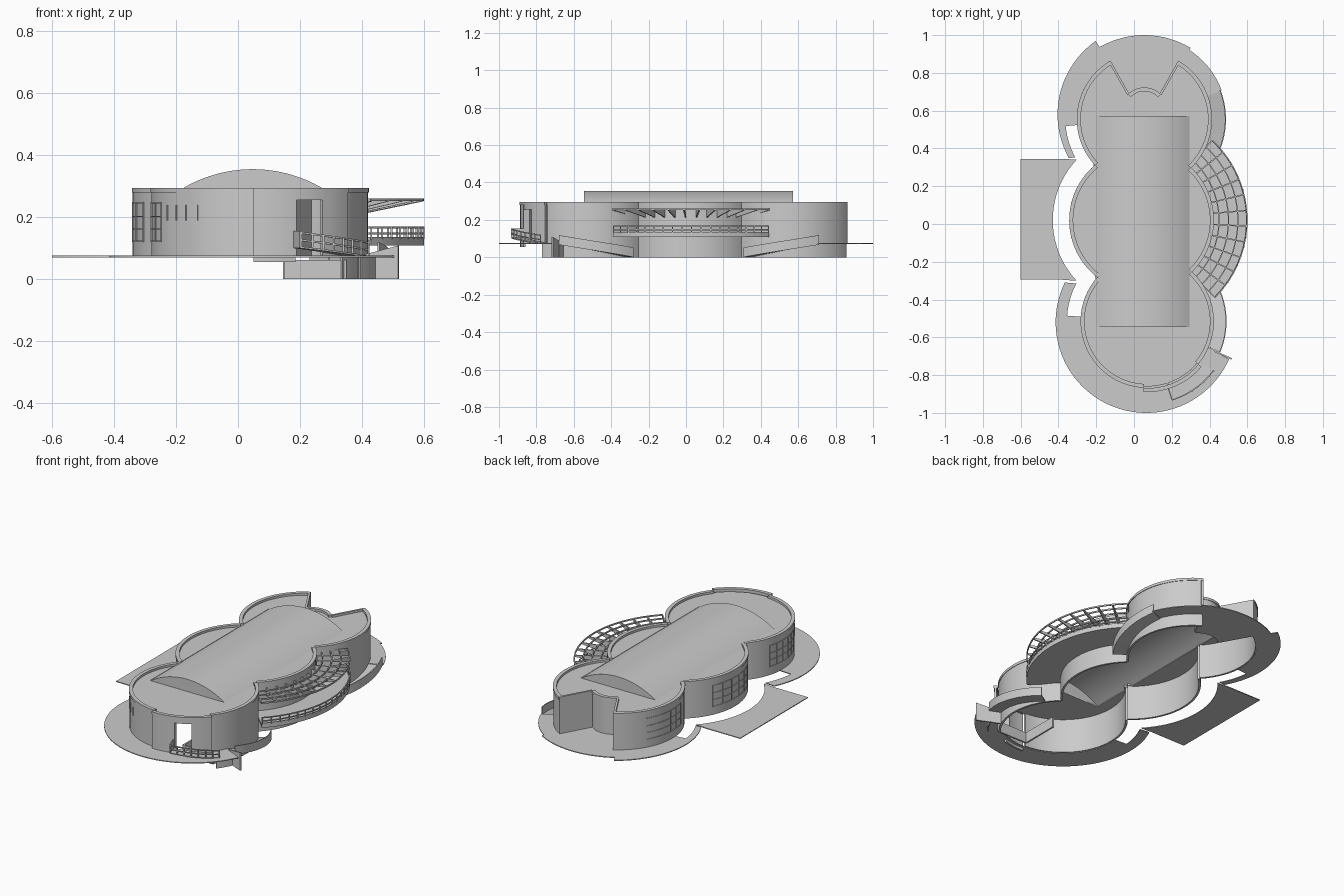
import bpy, bmesh
from math import sin, cos, radians as rad, degrees, atan2, hypot, sqrt, ceil

if "Cube" in bpy.data.objects:
    bpy.data.objects.remove(bpy.data.objects["Cube"])

S, M, N = (.07, -.515), (.04, .02), (.055, .555)      # lobe centres, front / middle / back
RS, RM, RN = .35, .38, .355
P = (.02, .02)                                        # centre of balcony and pergola
G, TOP = .073, .295                                   # ground and wall top heights


def pol(c, r, a):
    return (c[0] + r * cos(rad(a)), c[1] + r * sin(rad(a)))


def arc(c, r, a0, a1):
    n = max(1, ceil(abs(a1 - a0) / 4))
    return [pol(c, r, a0 + (a1 - a0) * i / n) for i in range(n + 1)]


def ang(c, p):
    return degrees(atan2(p[1] - c[1], p[0] - c[0]))


def meet(c0, r0, c1, r1):
    """Both crossing points of two circles, right one first."""
    dx, dy = c1[0] - c0[0], c1[1] - c0[1]
    d = hypot(dx, dy)
    a = (d * d + r0 * r0 - r1 * r1) / (2 * d)
    h = sqrt(r0 * r0 - a * a)
    x, y = c0[0] + a * dx / d, c0[1] + a * dy / d
    return sorted([(x + h * dy / d, y - h * dx / d), (x - h * dy / d, y + h * dx / d)], reverse=True)


def finish(name, bm):
    bmesh.ops.recalc_face_normals(bm, faces=bm.faces)
    me = bpy.data.meshes.new(name)
    bm.to_mesh(me)
    bm.free()
    ob = bpy.data.objects.new(name, me)
    bpy.context.collection.objects.link(ob)
    bpy.ops.object.select_all(action='DESELECT')
    ob.select_set(True)
    bpy.context.view_layer.objects.active = ob
    bpy.ops.object.shade_smooth_by_angle(angle=rad(30))
    return ob


def sector(name, c, r0, r1, a0, a1, z0, z1, drop=0.0):
    """Solid ring piece; drop lowers it steadily along its length."""
    bm = bmesh.new()
    inner, outer = arc(c, r0, a0, a1), arc(c, r1, a0, a1)
    rows, n = [], len(inner) - 1
    for i, (p, q) in enumerate(zip(inner, outer)):
        d = drop * i / n
        rows.append([bm.verts.new((*v, z - d)) for v, z in ((p, z0), (q, z0), (q, z1), (p, z1))])
    for a, b in zip(rows, rows[1:]):
        for k in range(4):
            bm.faces.new((a[k], a[(k + 1) % 4], b[(k + 1) % 4], b[k]))
    bm.faces.new(rows[0])
    bm.faces.new(rows[-1])
    return finish(name, bm)


def slab(name, loops, z, t):
    """Flat plate from outlines; inner outlines become holes."""
    cu = bpy.data.curves.new(name, 'CURVE')
    cu.dimensions, cu.fill_mode, cu.extrude = '2D', 'BOTH', t / 2
    for pts in loops:
        sp = cu.splines.new('POLY')
        sp.points.add(len(pts) - 1)
        for q, p in zip(sp.points, pts):
            q.co = (p[0], p[1], 0, 1)
        sp.use_cyclic_u = True
    tmp = bpy.data.objects.new(name + "_outline", cu)
    bpy.context.collection.objects.link(tmp)
    me = bpy.data.meshes.new_from_object(tmp.evaluated_get(bpy.context.evaluated_depsgraph_get()))
    bpy.data.objects.remove(tmp)
    ob = bpy.data.objects.new(name, me)
    ob.location.z = z
    bpy.context.collection.objects.link(ob)


def fin(name, p, q, w, zp, zq):
    """Upright board from p to q, with (bottom, top) heights at each end."""
    d = hypot(q[0] - p[0], q[1] - p[1])
    nx, ny = -(q[1] - p[1]) / d * w / 2, (q[0] - p[0]) / d * w / 2
    bm = bmesh.new()
    a, b = [[bm.verts.new((v[0] + s * nx, v[1] + s * ny, z)) for v, z in
             ((p, zp[0]), (q, zq[0]), (q, zq[1]), (p, zp[1]))] for s in (-1, 1)]
    bm.faces.new(a)
    bm.faces.new(b)
    for k in range(4):
        bm.faces.new((a[k], a[(k + 1) % 4], b[(k + 1) % 4], b[k]))
    return finish(name, bm)


def wall(name, c, r, a0, a1, z0):
    sector(name + "_wall", c, r - .012, r, a0, a1, z0, .282)
    sector(name + "_coping", c, r - .018, r + .003, a0, a1, .28, TOP)


def rail(name, c, r, a0, a1, z0, h, n, drop=0.0):
    for k in (1, .5):
        sector(name + "_bar", c, r - .003, r + .003, a0, a1, z0 + h * k - .006, z0 + h * k, drop)
    for i in range(n + 1):
        p = pol(c, r, a0 + (a1 - a0) * i / n)
        z = z0 - drop * i / n
        fin(name + "_post", p, (p[0] + .006, p[1]), .006, (z, z + h), (z, z + h))


# Lobe walls; the east side goes down to the lower level
se, sw = meet(M, RM, S, RS)
ne, nw = meet(M, RM, N, RN)
s0, s1 = ang(S, sw), ang(S, se) + 360
n0, n1 = ang(N, ne), ang(N, nw) % 360
m0, m1, m2, m3 = ang(M, se), ang(M, ne), ang(M, nw), ang(M, sw) % 360
nl, nr = 121, 59                                      # ends of the back lobe at the notch
wall("front_west", S, RS, s0, 267, G)
wall("front_east", S, RS, 320, s1, 0)
wall("entrance_left", S, .372, 267, 288, .055)
wall("entrance_right", S, .372, 303, 320, G)
wall("entrance_head", S, .372, 287, 304, .255)
fin("entrance_reveal", pol(S, .34, 288), pol(S, .372, 288), .008, (G, .28), (G, .28))
wall("middle_east", M, RM, m0, m1, 0)
wall("middle_west", M, RM, m2, m3, G)
wall("back_east", N, RN, n0, nr, 0)
wall("back_west", N, RN, nl, n1, G)

# Notch at the back
fl, fr, nc = pol(N, RN, nl), pol(N, RN, nr), (.055, .6)
il, ir = pol(nc, .12, 135), pol(nc, .12, 45)
for o, i in ((fl, il), (fr, ir)):
    fin("notch_side_wall", o, i, .012, (G, TOP), (G, TOP))
wall("notch_inner", nc, .12, 45, 135, G)

# Roof with an opening under the barrel vault
outline = (arc(S, RS - .005, s0, s1) + arc(M, RM - .005, m0, m1)[1:] + arc(N, RN - .005, n0, nr)[1:]
           + arc(nc, .118, 45, 135) + arc(N, RN - .005, nl, n1) + arc(M, RM - .005, m2, m3)[1:-1])
vx0, vx1, vy0, vy1 = -.2, .295, -.545, .572
slab("roof", [outline, [(vx0, vy0), (vx1, vy0), (vx1, vy1), (vx0, vy1)]], .279, .006)
bm = bmesh.new()
half, R = (vx1 - vx0) / 2, .444
prof = []
for i in range(33):
    x = -half + 2 * half * i / 32
    prof.append((x + (vx0 + vx1) / 2, .355 - R + sqrt(R * R - x * x)))
a, b = [[bm.verts.new((x, y, z)) for x, z in prof] for y in (vy0, vy1)]
bm.faces.new(a)
bm.faces.new(b)
for i in range(32):
    bm.faces.new((a[i], a[i + 1], b[i + 1], b[i]))
finish("barrel_vault", bm)

# Ground terraces around the lobes
SP = (.065, -.52)
slab("front_terrace", [arc(SP, .48, 154, 336) + arc(S, RS - .005, 336, 176) + arc(S, .425, 176, 152)], G, .005)
slab("back_terrace", [arc((.06, .56), .43, 20, 57) + arc((.055, .525), .475, 59, 120)
                      + arc((.07, .58), .475, 125, 209) + arc(N, .418, 209, 185) + arc(N, RN - .005, 185, nl)
                      + arc(nc, .118, 135, 45) + arc(N, RN - .005, nr, 20)], G, .005)
slab("side_terrace", [[(-.6, .345), (-.6, -.295), (-.38, -.295)] + arc(M, .47, 223, 137) + [(-.38, .345)]], G, .005)

# Curved ramps down to the lower level, with solid parapets
for nm, c, r, a0, a1 in (("front_ramp", S, .418, -23, 34), ("back_ramp", N, .43, 21, -35)):
    sector(nm, c, .345, r, a0, a1, G - .006, G, G - .007)
    sector(nm + "_parapet", c, r - .004, r + .002, a0, a1, G - .006, G + .045, G - .007)
fin("ramp_end_wall", pol(S, .345, 336), pol(S, .49, 336), .008, (0, G), (0, G + .035))
sector("lower_retaining_wall", S, .405, .412, -38, -23, 0, G)
fin("lower_front_wall", (.15, -.73), (.35, -.73), .01, (0, .062), (0, .062))
fin("lower_side_wall", (.15, -.73), (.15, -.5), .01, (0, .062), (0, .062))

# Entrance ramp and railing
sector("entrance_ramp", S, .37, .437, -72.5, -37, .1, .106, .03)
rail("entrance_rail", S, .437, -72.5, -37, .106, .047, 7, .032)
fin("entrance_rail_end", pol(S, .372, -72.5), pol(S, .437, -72.5), .006, (.1, .155), (.1, .155))

# Balcony with railing
sector("balcony_floor", P, .385, .58, -45, 47, .11, .124)
sector("balcony_edge", P, .574, .58, -45, 47, .108, .136)
rail("balcony_rail", P, .576, -45, 47, .13, .04, 18)

# Pergola of tapered fins and curved bars
for i in range(12):
    a = -45 + 92 * i / 11
    r = .40 if 0 < i < 11 else .49
    zb = .25 - (.58 - r) * .2
    fin("pergola_fin", pol(P, r, a), pol(P, .58, a), .007, (zb, .26), (.251, .26))
for r in (.43, .48, .53, .578):
    sector("pergola_bar", P, r - .003, r + .003, -45, 47, .252, .26)

# Window lines on the west walls and slits by the entrance
for c, r, a0, a1 in ((N, RN, 150, 195), (S, RS, 163, 205), (M, RM, 155, 205)):
    for z in (.12, .16, .2, .245):
        sector("window_bar", c, r - .002, r + .003, a0, a1, z, z + .004)
    for k in range(6):
        a = a0 + (a1 - a0) * k / 5
        sector("window_mullion", c, r - .002, r + .003, a - .3, a + .3, .12, .249)
for a in (212, 220, 227, 235):
    sector("window_slit", S, RS - .002, RS + .003, a - .4, a + .4, .19, .24)
